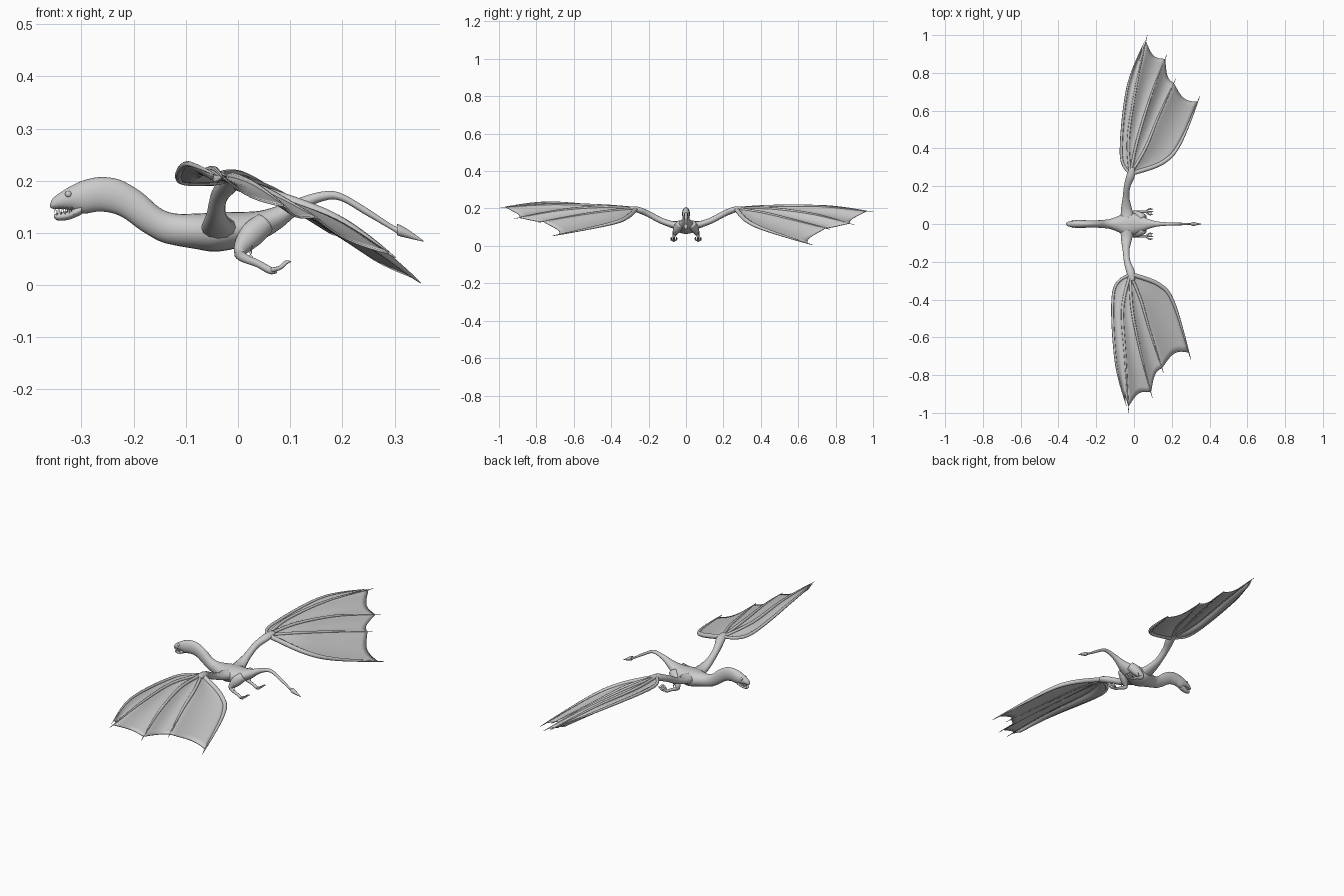
import bpy, bmesh
from math import sin, cos, pi
from mathutils import Vector


def spline(pts, n):
    """Catmull-Rom resample of tuples of any length, n steps per segment."""
    p = [pts[0]] + list(pts) + [pts[-1]]
    out = []
    for i in range(1, len(p) - 2):
        for k in range(n):
            t = k / n
            out.append([0.5 * (2 * b + (c - a) * t + (2 * a - 5 * b + 4 * c - d) * t * t
                               + (3 * b - a - 3 * c + d) * t ** 3)
                        for a, b, c, d in zip(*p[i - 1:i + 3])])
    return out + [list(pts[-1])]


def finish(name, bm):
    bmesh.ops.recalc_face_normals(bm, faces=bm.faces)
    me = bpy.data.meshes.new(name)
    bm.to_mesh(me)
    bm.free()
    for f in me.polygons:
        f.use_smooth = True
    ob = bpy.data.objects.new(name, me)
    bpy.context.collection.objects.link(ob)
    return ob


def skin(name, rings):
    """Closed loft through rings of points."""
    bm = bmesh.new()
    rows = [[bm.verts.new(p) for p in r] for r in rings]
    n = len(rows[0])
    for a, b in zip(rows, rows[1:]):
        for i in range(n):
            bm.faces.new((a[i], a[(i + 1) % n], b[(i + 1) % n], b[i]))
    bm.faces.new(rows[0])
    bm.faces.new(rows[-1])
    return finish(name, bm)


def stations(name, secs, n=5, seg=24):
    """Loft of upright ovals: (x, bottom z, top z, half width)."""
    rings = []
    for x, lo, hi, w in spline(secs, n):
        rings.append([(x, w * cos(2 * pi * i / seg),
                       (lo + hi) / 2 + (hi - lo) / 2 * sin(2 * pi * i / seg)) for i in range(seg)])
    return skin(name, rings)


def tube(name, pts, n=5, seg=12):
    """Oval tube: (x, y, z, side radius, height radius)."""
    s = spline(pts, n)
    rings = []
    for k, q in enumerate(s):
        t = (Vector(s[min(k + 1, len(s) - 1)][:3]) - Vector(s[max(k - 1, 0)][:3])).normalized()
        side = t.cross(Vector((0, 0, 1)))
        side = side.normalized() if side.length > 0.05 else Vector((0, 1, 0))
        up = side.cross(t)
        rings.append([Vector(q[:3]) + side * q[3] * cos(2 * pi * i / seg)
                      + up * q[4] * sin(2 * pi * i / seg) for i in range(seg)])
    return skin(name, rings)


# Head, neck, torso and tail in one smooth loft
stations("body", [
    (-0.360, .149, .156, .004), (-0.354, .146, .167, .010), (-0.338, .146, .179, .015),
    (-0.318, .143, .191, .019), (-0.295, .137, .201, .021), (-0.262, .141, .207, .020),
    (-0.225, .132, .201, .019), (-0.185, .104, .178, .020), (-0.150, .084, .148, .023),
    (-0.120, .076, .137, .028), (-0.080, .069, .137, .044), (-0.045, .064, .139, .062),
    (-0.005, .070, .140, .058), (0.040, .084, .142, .042), (0.080, .107, .153, .025),
    (0.120, .140, .168, .014), (0.160, .160, .179, .010), (0.195, .162, .177, .008),
    (0.245, .134, .149, .007), (0.300, .102, .113, .005), (0.306, .095, .117, .011),
    (0.325, .090, .107, .008), (0.356, .083, .085, .001)])

# Lower jaw, teeth and eyes
stations("lower_jaw", [(-0.353, .130, .135, .004), (-0.346, .124, .138, .011),
                       (-0.325, .125, .143, .015), (-0.300, .135, .155, .018)])
for s in (-1, 1):
    for i in range(5):
        x, y = -0.351 + i * 0.008, s * (0.008 + i * 0.0017)
        tube("upper_tooth", [(x, y, .150, .002, .002), (x, y, .139, .0003, .0003)], 1, 6)
        tube("lower_tooth", [(x + .004, y, .134, .002, .002), (x + .004, y, .145, .0003, .0003)], 1, 6)
    bm = bmesh.new()
    bmesh.ops.create_uvsphere(bm, u_segments=16, v_segments=10, radius=.0065)
    bmesh.ops.translate(bm, verts=bm.verts, vec=(-0.325, s * .0145, .174))
    finish("eye", bm)

# Hind legs with toes and a heel spur
for s in (-1, 1):
    tube("leg", [(.050, s * .030, .118, .022, .022), (.025, s * .046, .095, .021, .025),
                 (.004, s * .060, .066, .012, .014), (.010, s * .064, .053, .008, .009),
                 (.038, s * .065, .041, .006, .007), (.062, s * .065, .028, .007, .007),
                 (.074, s * .065, .028, .005, .005)])
    for d in (-.014, 0, .014):
        tube("toe", [(.062, s * .065, .028, .005, .005), (.080, s * .065 + d, .033, .004, .004),
                     (.092, s * .065 + d, .043, .004, .004), (.102, s * .065 + d, .045, .0005, .0005)], 4, 8)
    tube("heel_spur", [(.030, s * .065, .044, .005, .005), (.024, s * .065, .056, .003, .003),
                       (.027, s * .065, .075, .0005, .0005)], 4, 8)

# Wing fingers after the wrist, leading edge first: x, y, z of three points each
LEFT = [
    [(-.068, .37, .198), (-.035, .72, .213), (.055, .965, .188)],
    [(-.030, .45, .212), (.010, .72, .212), (.070, 1.0, .182)],
    [(.020, .45, .200), (.090, .68, .170), (.175, .90, .113)],
    [(.060, .40, .180), (.130, .57, .140), (.222, .77, .088)],
    [(.150, .325, .135), (.245, .43, .085), (.350, .68, .004)]]
RIGHT = [
    [(-.108, -.36, .200), (-.098, -.72, .232), (-.040, -.965, .210)],
    [(-.060, -.45, .215), (-.045, -.72, .222), (-.028, -1.0, .205)],
    [(-.010, -.45, .208), (.035, -.68, .190), (.097, -.92, .145)],
    [(.035, -.40, .188), (.085, -.57, .165), (.157, -.79, .125)],
    [(.130, -.32, .150), (.210, -.42, .115), (.302, -.72, .052)]]
NU, NV = 8, 10

for label, s, fingers in (("left", 1, LEFT), ("right", -1, RIGHT)):
    # Arm from the shoulder up to the wrist
    tube(label + "_wing_arm", [(-.035, s * .035, .108, .036, .026), (-.040, s * .080, .116, .029, .018),
                               (-.042, s * .140, .138, .018, .016), (-.036, s * .200, .170, .017, .016),
                               (-.018, s * .255, .193, .022, .016), (-.010, s * .300, .203, .014, .008)])
    wrist = (-.020, s * .265, .200)
    ribs = [spline([wrist] + f, NV) for f in fingers]
    # Finger bones tapering to claws
    for i, r in enumerate(ribs):
        m = len(r) - 1
        a = .011 if i == 4 else .007
        tube(label + "_wing_finger",
             [(*p, a * (1 - (k / m) ** 3) + .0008, a * (1 - (k / m) ** 3) + .0008)
              for k, p in enumerate(r)], 1, 8)

    # Sagging membrane with scalloped trailing edge
    def on_rib(r, v):
        f = v * (len(r) - 1)
        k = min(int(f), len(r) - 2)
        return Vector(r[k]).lerp(Vector(r[k + 1]), f - k)

    bm = bmesh.new()
    cols = []
    for i in range(4):
        for u in range(NU + (i == 3)):
            t = u / NU
            dip = sin(pi * t)
            col = []
            for k in range(25):
                v = 0.015 + (k / 24) * (0.925 - 0.045 * dip)
                p = on_rib(ribs[i], v).lerp(on_rib(ribs[i + 1], v), t)
                p.z -= 0.014 * dip * sin(pi * min(v, .75) / 1.5)
                col.append(bm.verts.new(p))
            cols.append(col)
    for a, b in zip(cols, cols[1:]):
        for k in range(24):
            bm.faces.new((a[k], a[k + 1], b[k + 1], b[k]))
    web = finish(label + "_wing_membrane", bm)
    mod = web.modifiers.new("thickness", 'SOLIDIFY')
    mod.thickness = .004
    mod.offset = 0
